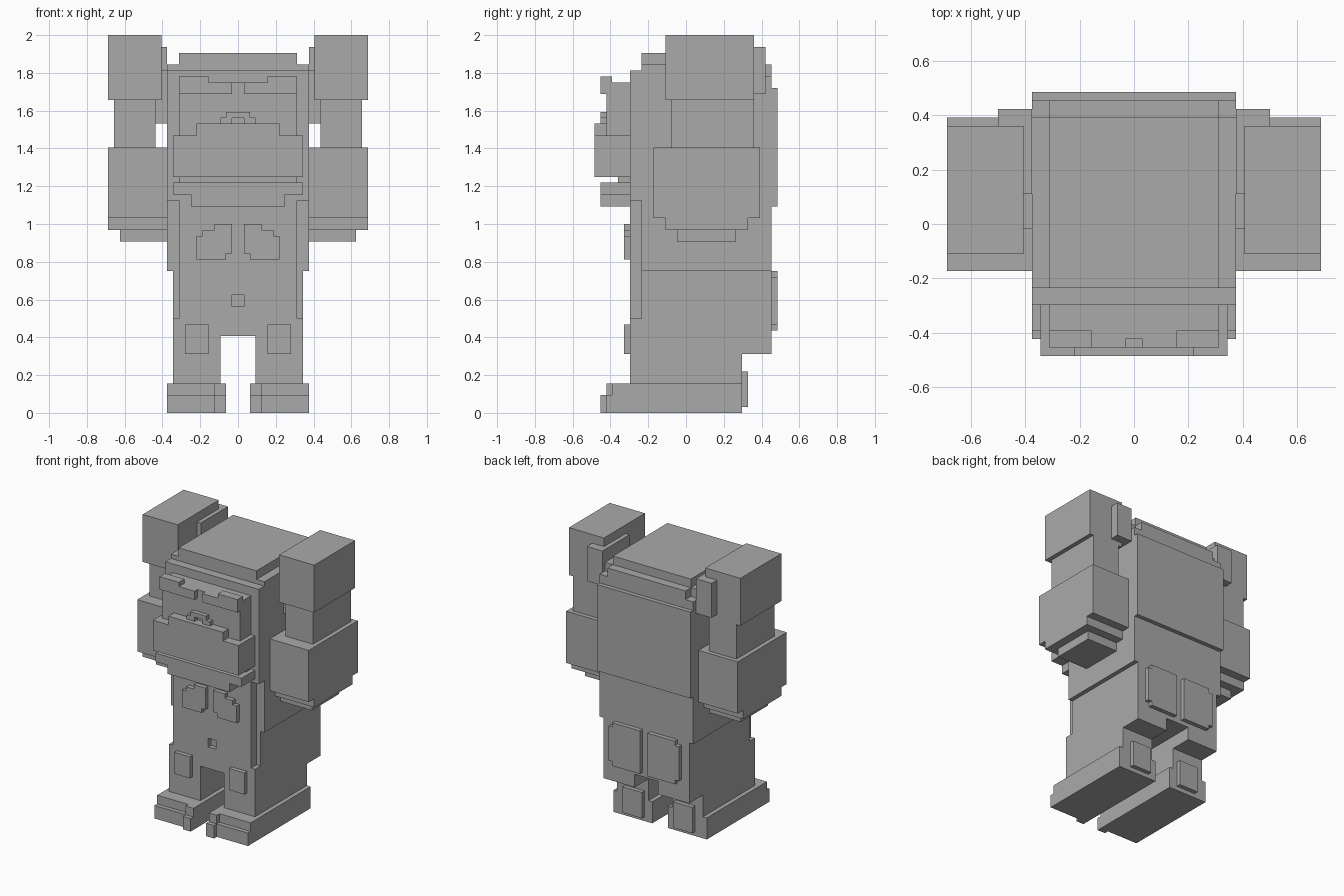
import bpy
import bmesh
from mathutils import Matrix, Vector

default_cube = bpy.data.objects.get("Cube")
if default_cube:
    bpy.data.objects.remove(default_cube, do_unlink=True)

UNIT = 2 / 64          # size of one block
HALF_DEPTH = 15.5      # depth is counted in blocks from the frontmost face

grey = bpy.data.materials.new("plain_grey")
grey.use_nodes = True
grey.diffuse_color = (0.4, 0.4, 0.4, 1)
grey.node_tree.nodes["Principled BSDF"].inputs["Base Color"].default_value = grey.diffuse_color


def block(x, y, z):
    """Axis-aligned block given by three (low, high) ranges in units."""
    return x, y, z


def centred(half_width, y, z):
    return block((-half_width, half_width), y, z)


def build(name, blocks, side=1):
    """Join several blocks into one flat-shaded object."""
    bm = bmesh.new()
    for ranges in blocks:
        low = Vector([r[0] for r in ranges])
        high = Vector([r[1] for r in ranges])
        middle = (low + high) / 2
        middle.x *= side
        middle.y -= HALF_DEPTH
        size = (high - low) * UNIT
        matrix = Matrix.Translation(middle * UNIT) @ Matrix.Diagonal((*size, 1))
        bmesh.ops.create_cube(bm, size=1, matrix=matrix)
    mesh = bpy.data.meshes.new(name)
    bm.to_mesh(mesh)
    bm.free()
    mesh.materials.append(grey)
    obj = bpy.data.objects.new(name, mesh)
    bpy.context.collection.objects.link(obj)
    return obj


def build_pair(name, blocks):
    build("left_" + name, blocks, 1)
    build("right_" + name, blocks, -1)


# Torso and head core
build("upper_body", [centred(12, (8, 30), (24, 57))])
build("lower_body", [centred(11, (8, 30), (13, 24))])
build("back_plate", [centred(12, (29, 31), (35, 55))])
build("crown", [
    centred(12, (8, 28), (56, 59)),
    centred(10, (27, 30), (56, 59)),
    centred(10, (8, 28), (58, 61)),
])
build("head_front", [centred(12, (6, 9), (36, 58))])

# Belly with a sunken navel
belly = build("belly", [centred(10, (6, 9), (16, 37))])
navel = build("navel_cutter", [centred(1, (5, 7), (18, 20))])
navel.hide_render = True
navel.hide_viewport = True
cut = belly.modifiers.new("navel", "BOOLEAN")
cut.object = navel
cut.operation = "DIFFERENCE"
cut.solver = "EXACT"
build("hips", [centred(11, (6, 9), (13, 16))])

# Face
build("face", [centred(10, (2, 7), (40, 56))])
build("upper_muzzle", [
    centred(11, (0, 7), (40, 47)),
    centred(7, (0, 7), (47, 49)),
])
build("mouth", [centred(10, (4, 7), (39, 40))])
build("lower_jaw", [
    centred(11, (1, 7), (37, 39)),
    centred(8, (1, 7), (35, 37)),
])
build("nose_bridge", [centred(2, (1, 3), (50, 51))])
build_pair("nostril", [block((1, 3), (1, 3), (49, 50))])
build_pair("brow", [
    block((1, 10), (1, 3), (54, 56)),
    block((5, 10), (1, 3), (56, 57)),
])
build_pair("ear", [
    block((11, 13), (15, 19), (49, 58)),
    block((13, 14), (15, 19), (49, 58)),
])

# Raised arms
build_pair("upper_arm", [
    block((12, 22), (10, 28), (33, 45)),
    block((12, 22), (12, 26), (31, 33)),
    block((12, 20), (14, 24), (29, 31)),
])
build_pair("forearm", [block((14, 21), (13, 27), (45, 53))])
build_pair("hand", [block((13, 22), (12, 27), (53, 64))])
build_pair("thumb", [block((12, 16), (19, 29), (54, 62))])

# Chest and seat pads
build_pair("chest_pad", [
    block((1, 4), (5, 7), (27, 32)),
    block((1, 6), (5, 7), (27, 31)),
    block((2, 7), (5, 7), (26, 30)),
])
build_pair("seat_pad", [
    block((1, 8), (29, 31), (14, 24)),
    block((1, 9), (29, 31), (15, 23)),
])

# Legs and feet
build_pair("leg", [block((3, 11), (6, 25), (5, 16))])
build_pair("buttock", [block((3, 11), (24, 30), (10, 14))])
build_pair("knee_pad", [block((5, 9), (5, 7), (10, 15))])
build_pair("heel_pad", [block((4, 9), (24, 26), (1, 7))])
build_pair("foot", [
    block((2, 12), (3, 25), (0, 5)),
    block((4, 12), (2, 4), (0, 3)),
])
build_pair("big_toe", [
    block((2, 4), (2, 4), (0, 5)),
    block((2, 4), (1, 4), (0, 3)),
])
